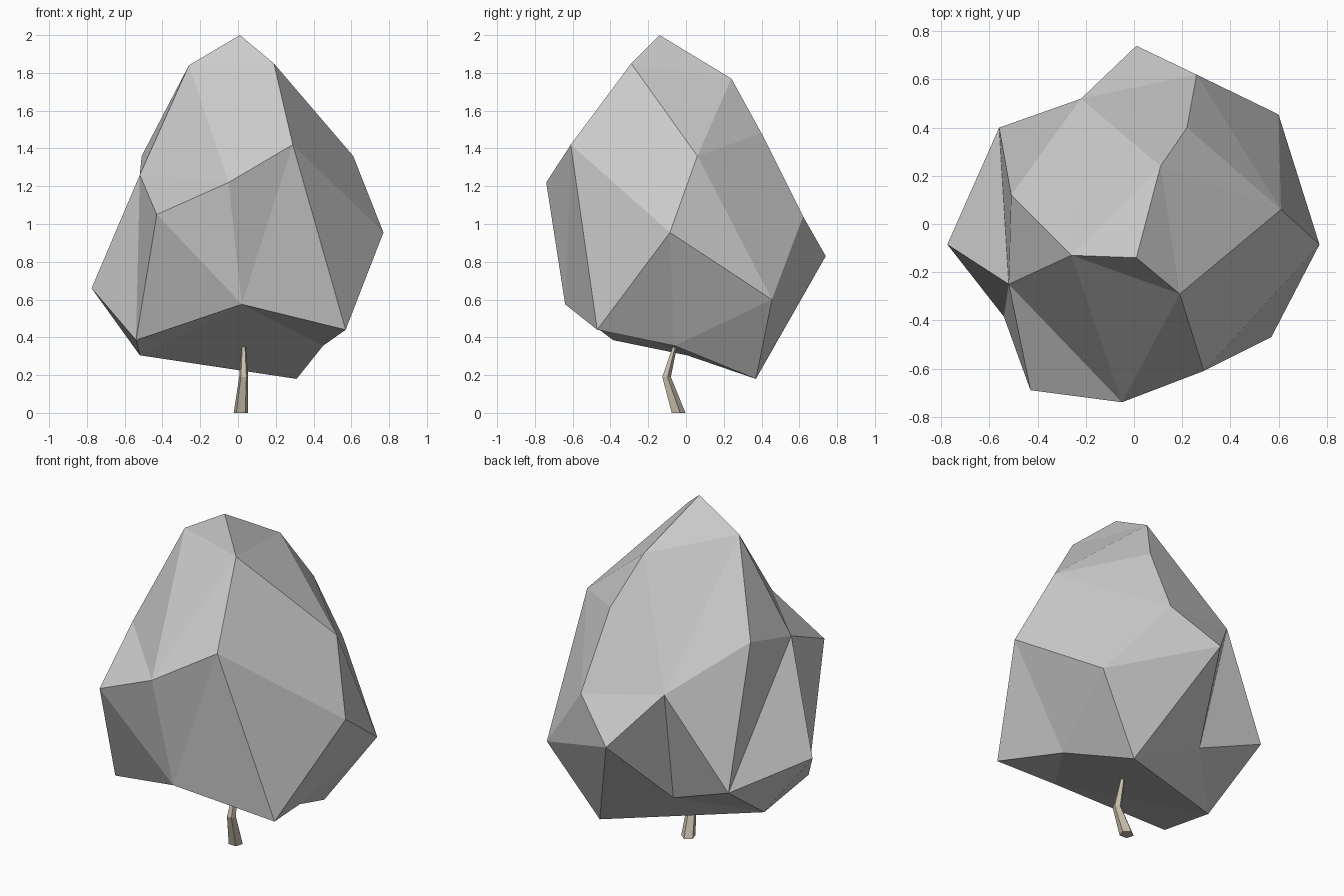
import bpy, bmesh
from math import cos, sin, pi

if "Cube" in bpy.data.objects:
    bpy.data.objects.remove(bpy.data.objects["Cube"])

# Corners of the faceted crown, one letter each
P = dict(
    A=(.01, -.14, 2), B=(-.26, -.13, 1.84), C=(.19, -.29, 1.85), W=(.11, .24, 1.77),
    X=(.22, .40, 1.48), D=(.29, -.61, 1.42), E=(.61, .06, 1.36), N=(-.51, .12, 1.36),
    K=(-.52, -.25, 1.26), M=(-.05, -.74, 1.22), Y=(-.22, .52, 1.12), L=(-.43, -.69, 1.05),
    U=(.26, .62, 1.04), F=(.77, -.085, .955), T=(.01, .74, .83), J=(-.775, -.085, .66),
    V=(.60, .455, .60), Z=(-.56, .40, .58), H=(.02, -.64, .575), G=(.57, -.47, .44),
    R=(-.165, .355, .43), I=(-.54, -.385, .385), S=(.45, -.06, .355),
    O=(-.52, .005, .305), Q=(.31, .37, .18))

# Facets as triangle fans: hub corner, then its rim in order
FANS = ["BACMKNYWA", "ECDFVUXWC", "HLIOSGDML", "KMLIJZN", "OIJZRQS",
        "YNZRTUXW", "VFSQTU", "FDGS", "CAW", "CDM", "TQR"]


def finish(bm, name, color=None):
    bmesh.ops.recalc_face_normals(bm, faces=bm.faces)
    mesh = bpy.data.meshes.new(name)
    bm.to_mesh(mesh)
    bm.free()
    ob = bpy.data.objects.new(name, mesh)
    bpy.context.collection.objects.link(ob)
    if color:
        mat = bpy.data.materials.new(name + "_material")
        mat.diffuse_color = color
        mat.use_nodes = True
        mat.node_tree.nodes["Principled BSDF"].inputs["Base Color"].default_value = mat.diffuse_color
        mesh.materials.append(mat)
    return ob


# Crown
bm = bmesh.new()
v = {k: bm.verts.new(co) for k, co in P.items()}
for fan in FANS:
    hub, rim = fan[0], fan[1:]
    for a, b in zip(rim, rim[1:]):
        bm.faces.new((v[hub], v[a], v[b]))
finish(bm, "crown")

# Crooked five-sided trunk: centre and radius of each ring
bm = bmesh.new()
SIDES = 5
rings = []
for x, y, z, r in [(.015, -.043, 0, .04), (.03, -.105, .19, .025), (.03, -.055, .37, .011)]:
    rings.append([bm.verts.new((x + r * cos(2 * pi * i / SIDES + .3),
                                y + r * sin(2 * pi * i / SIDES + .3), z))
                  for i in range(SIDES)])
for lo, hi in zip(rings, rings[1:]):
    for i in range(SIDES):
        j = (i + 1) % SIDES
        bm.faces.new((lo[i], lo[j], hi[j], hi[i]))
bm.faces.new(rings[0])
bm.faces.new(rings[-1])
bmesh.ops.triangulate(bm, faces=bm.faces)
finish(bm, "trunk", (.58, .52, .41, 1))
